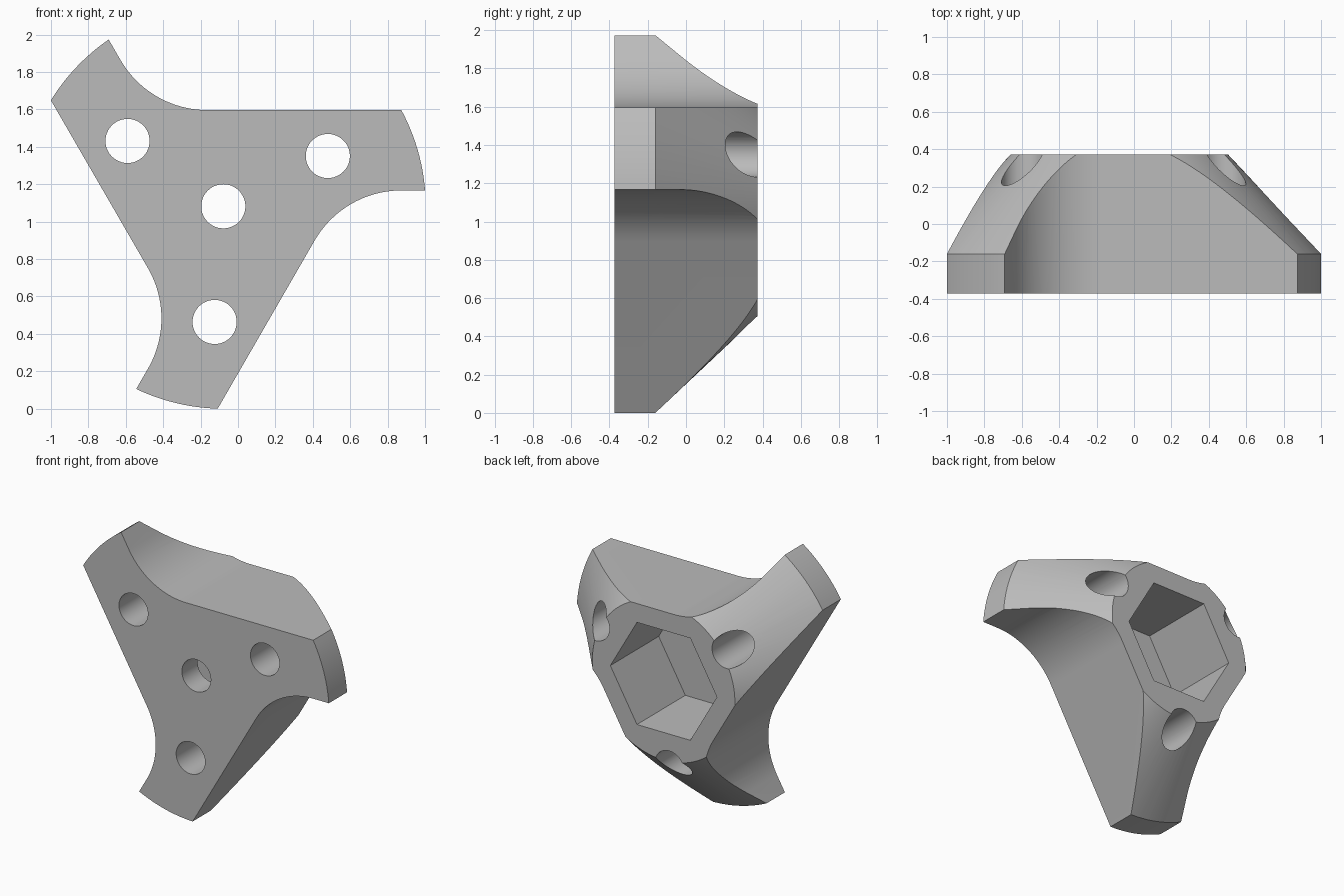
import bpy, bmesh
from math import sin, cos, asin, radians, tau, pi

if "Cube" in bpy.data.objects:
    bpy.data.objects.remove(bpy.data.objects["Cube"])

CX, CZ = -0.0785, 1.0816            # hub axis, running along y
FRONT, RIM, BACK = -0.3725, -0.16, 0.3725
R_OUT, R_BACK = 1.082, 0.58         # rim radius, taper radius at the back
ARM_LOW, ARM_HIGH = 0.085, 0.515    # arm edges, offset from the hub axis
HOLE = 0.118


def loft(name, sections):
    """Solid through (outline, y) sections with equal point counts."""
    bm = bmesh.new()
    rings = [[bm.verts.new((CX + u, y, CZ + v)) for u, v in pts] for pts, y in sections]
    for a, b in zip(rings, rings[1:]):
        for i in range(len(a)):
            j = (i + 1) % len(a)
            bm.faces.new((a[i], a[j], b[j], b[i]))
    bm.faces.new(rings[0])
    bm.faces.new(rings[-1])
    bmesh.ops.recalc_face_normals(bm, faces=bm.faces)
    mesh = bpy.data.meshes.new(name)
    bm.to_mesh(mesh)
    bm.free()
    obj = bpy.data.objects.new(name, mesh)
    bpy.context.collection.objects.link(obj)
    return obj


def arc(u, v, r, start, end, steps):
    return [(u + r * cos(start + (end - start) * i / steps),
             v + r * sin(start + (end - start) * i / steps)) for i in range(steps + 1)]


def circle(r, n, u=0, v=0):
    return arc(u, v, r, 0, tau * (n - 1) / n, n - 1)


def boolean(target, tool, operation):
    bpy.context.view_layer.objects.active = target
    mod = target.modifiers.new(operation.title(), "BOOLEAN")
    mod.operation, mod.object, mod.solver = operation, tool, "EXACT"
    bpy.ops.object.modifier_apply(modifier=mod.name)
    bpy.data.objects.remove(tool)


# Outline: one filleted arm, repeated three times around the hub
fillet = 0.537
arm = arc(0.953, ARM_LOW - fillet, fillet, radians(150), radians(90), 20)
arm += arc(0, 0, R_OUT, asin(ARM_LOW / R_OUT), asin(ARM_HIGH / R_OUT), 12)
outline = []
for k in range(3):
    c, s = cos(k * tau / 3), sin(k * tau / 3)
    outline += [(u * c - v * s, u * s + v * c) for u, v in arm]

knob = loft("three_arm_knob", [(outline, FRONT), (outline, BACK)])

# Tapered back
n = 144
boolean(knob, loft("taper", [(circle(R_OUT + 0.02, n), FRONT - 0.1),
                             (circle(R_OUT + 0.02, n), RIM - 0.0213),
                             (circle(R_BACK - 0.0937, n), BACK + 0.1)]), "INTERSECT")

# Hexagonal nut pocket and centre bore
boolean(knob, loft("pocket", [(circle(0.434, 6), -0.19), (circle(0.434, 6), BACK + 0.1)]), "DIFFERENCE")
bore = circle(HOLE, 48)
boolean(knob, loft("bore", [(bore, FRONT - 0.1), (bore, 0)]), "DIFFERENCE")

# One through hole in each arm
for k in range(3):
    a = radians(25.7) + k * tau / 3
    ring = circle(HOLE, 48, 0.62 * cos(a), 0.62 * sin(a))
    boolean(knob, loft("arm_hole", [(ring, FRONT - 0.1), (ring, BACK + 0.1)]), "DIFFERENCE")

# Plain grey finish
grey = bpy.data.materials.new("plain_grey")
grey.use_nodes = True
colour = (0.5, 0.5, 0.5, 1)
grey.diffuse_color = colour
grey.node_tree.nodes["Principled BSDF"].inputs["Base Color"].default_value = colour
knob.data.materials.clear()
knob.data.materials.append(grey)

bpy.ops.object.select_all(action="DESELECT")
knob.select_set(True)
bpy.context.view_layer.objects.active = knob
bpy.ops.object.shade_smooth_by_angle(angle=radians(20))
